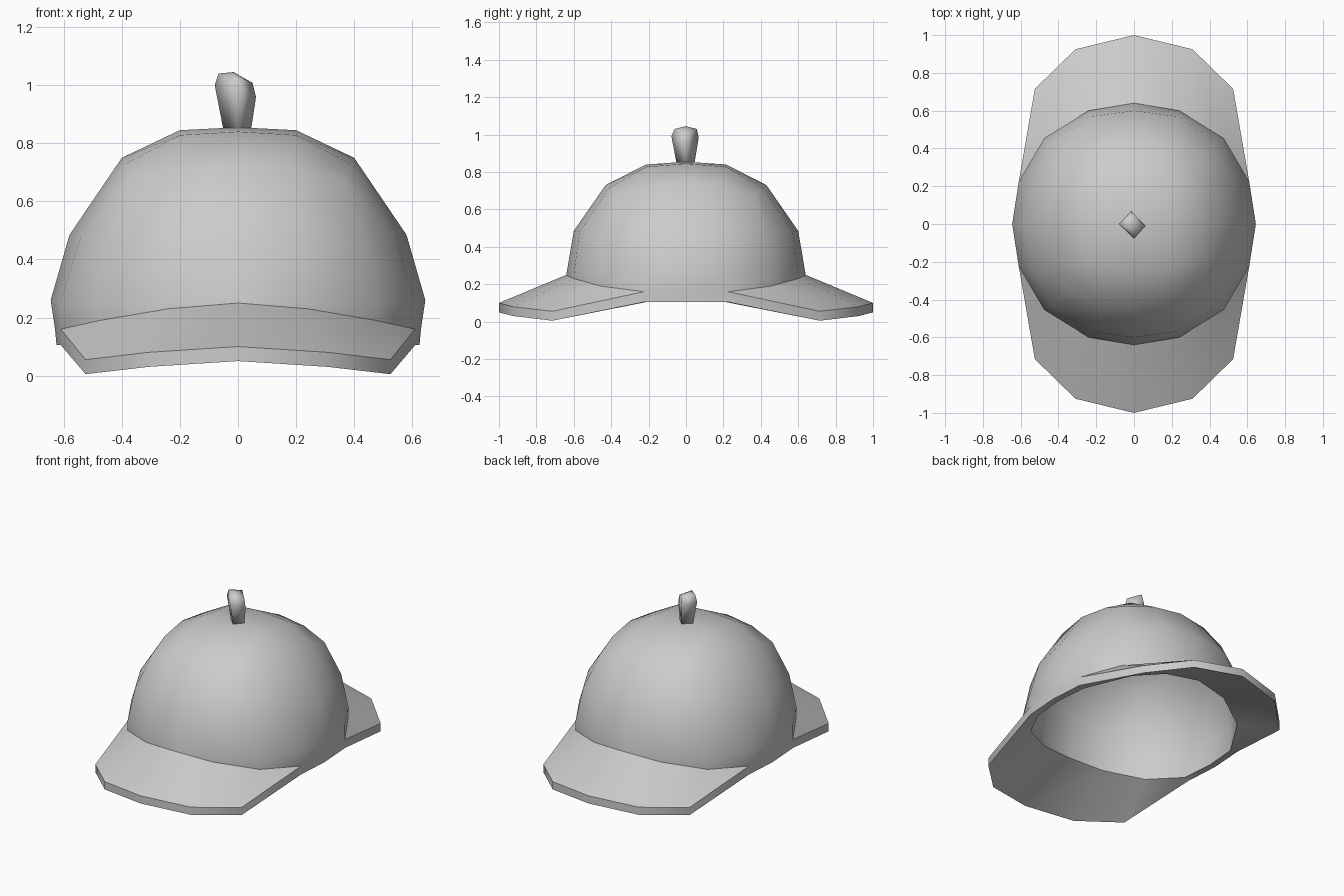
import bpy, bmesh, math

if "Cube" in bpy.data.objects:
    bpy.data.objects.remove(bpy.data.objects["Cube"])


def make_object(name, bm, angle):
    bmesh.ops.recalc_face_normals(bm, faces=bm.faces)
    me = bpy.data.meshes.new(name)
    bm.to_mesh(me)
    bm.free()
    ob = bpy.data.objects.new(name, me)
    bpy.context.collection.objects.link(ob)
    bpy.ops.object.select_all(action='DESELECT')
    ob.select_set(True)
    bpy.context.view_layer.objects.active = ob
    bpy.ops.object.shade_smooth_by_angle(angle=math.radians(angle))
    return ob


def ring(bm, pts):
    return [bm.verts.new(p) for p in pts]


def strip(bm, a, b):
    for i in range(len(a) - 1):
        face = []
        for v in (a[i], a[i + 1], b[i + 1], b[i]):
            if v not in face:
                face.append(v)
        bm.faces.new(face)


def crown(bm, e, m, t, n):
    # quad-sphere style quarter dome: two side rows and a 2x2 top patch
    strip(bm, e, m)
    strip(bm, m, t)
    n0, n1, n2, c = n
    for f in ((t[0], t[1], n1, n0), (t[1], t[2], t[3], n1),
              (n1, t[3], t[4], n2), (n0, n1, n2, c)):
        bm.faces.new(f)


# Quarter profiles, running from the side (+x) round to the end (+y)
JOIN = [(.63, 0, .16), (.61, .225, .16), (.475, .455, .19), (.24, .60, .23), (0, .64, .25)]
EQUATOR = [(.645, 0, .26), (.61, .225, .257), (.475, .455, .25), (.24, .60, .25), (0, .64, .25)]
MID = [(.58, 0, .485), (.54, .23, .48), (.436, .436, .46), (.225, .57, .48), (0, .60, .485)]
TOP = [(.40, 0, .75), (.385, .20, .73), (.365, .365, .675), (.19, .41, .715), (0, .43, .73)]
CAP = [(.20, 0, .845), (.20, .21, .828), (0, .215, .84), (0, 0, .855)]
BRIM = [(.525, .715, .055), (.31, .925, .08), (0, 1, .10)]
S = .93


def inward(pts):
    return [(x * S, y * S, .25 + (z - .25) * S) for x, y, z in pts]


# Hat: crown, lining and both brims, one quarter mirrored twice
bm = bmesh.new()
join = ring(bm, JOIN)
eq = ring(bm, EQUATOR[:4]) + [join[4]]
strip(bm, join, eq)
crown(bm, eq, ring(bm, MID), ring(bm, TOP), ring(bm, CAP))

lip = ring(bm, [(x * S, y * S, z - .05) for x, y, z in JOIN])
for v in lip[:2]:
    v.co.z = .105
eq_in = ring(bm, inward(EQUATOR))
strip(bm, lip, eq_in)
crown(bm, eq_in, ring(bm, inward(MID)), ring(bm, inward(TOP)), ring(bm, inward(CAP)))

# Brim top, edge and underside, plus the side rim
outer = ring(bm, BRIM)
under = ring(bm, [(x, y, z - .05) for x, y, z in BRIM])
rim = ring(bm, [(.625, 0, .105), (.61, .225, .105)])
bm.faces.new((join[1], join[2], outer[0]))
strip(bm, join[2:], outer)
strip(bm, [join[0], join[1]] + outer, rim + under)
strip(bm, lip, rim + under)
hat = make_object("hat_shell", bm, 42)
mod = hat.modifiers.new("mirror", 'MIRROR')
mod.use_axis = (True, True, False)
mod.use_clip = True

# Knob: four-sided, flared and slightly tilted
bm = bmesh.new()
rows = [
    [(-.05, 0, .845), (0, -.05, .845), (.045, 0, .845), (0, .045, .845)],
    [(-.08, 0, 1.0), (0, -.078, .99), (.062, -.01, .96), (-.015, .068, .985)],
    [(-.067, 0, 1.04), (0, -.062, 1.03), (.05, -.005, 1.008), (-.01, .058, 1.03)],
]
rings = [ring(bm, r) for r in rows]
for a, b in zip(rings, rings[1:]):
    strip(bm, a + a[:1], b + b[:1])
bm.faces.new(rings[0])
tip = bm.verts.new((-.015, 0, 1.045))
top = rings[2]
for i in range(4):
    bm.faces.new((top[i], top[(i + 1) % 4], tip))
make_object("top_knob", bm, 100)
